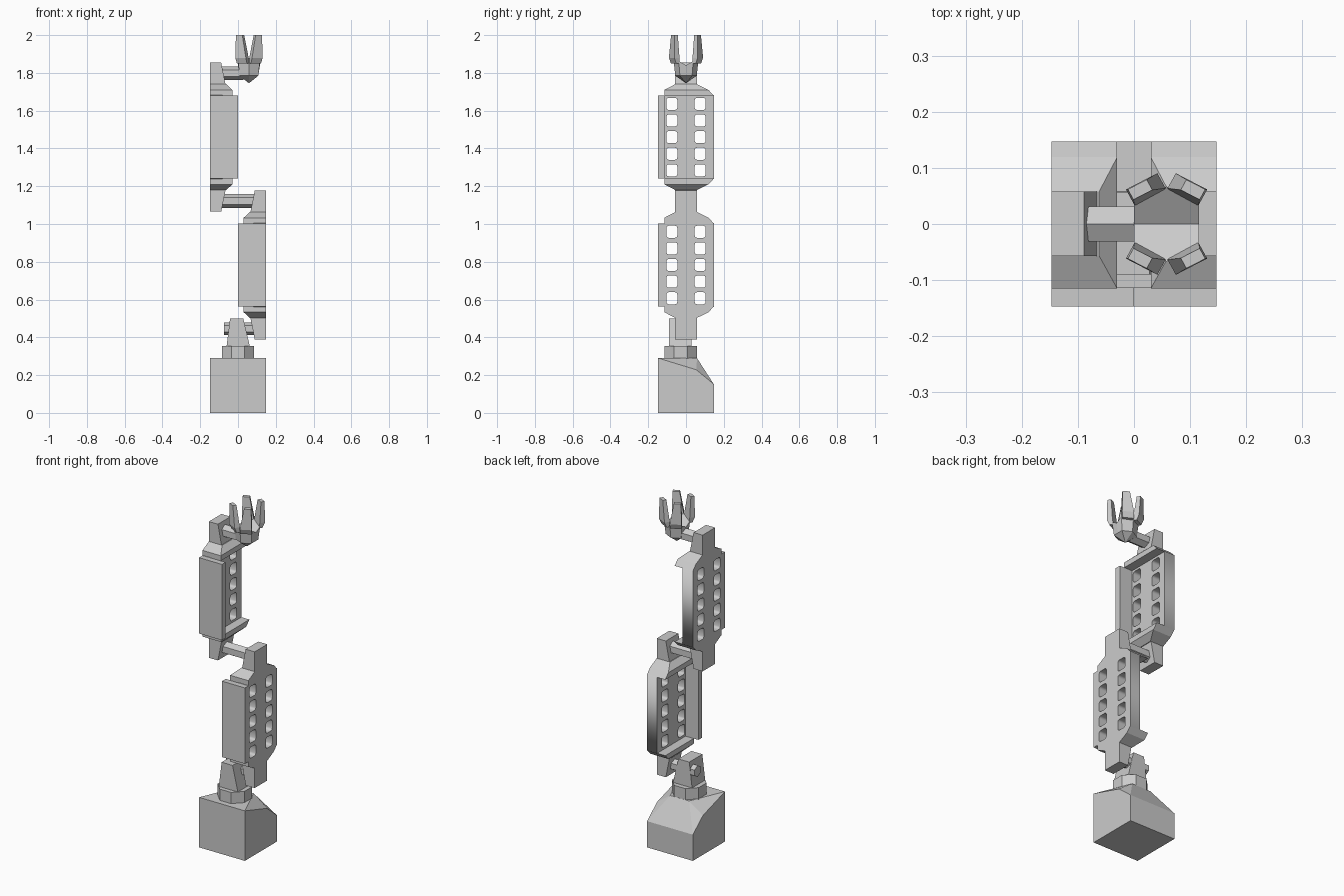
import bpy, bmesh, math
from mathutils import Matrix, Vector

if "Cube" in bpy.data.objects:
    bpy.data.objects.remove(bpy.data.objects["Cube"])

HALF = 0.147  # half width of the whole model


def finish(name, bm):
    bmesh.ops.recalc_face_normals(bm, faces=bm.faces)
    me = bpy.data.meshes.new(name)
    bm.to_mesh(me)
    bm.free()
    ob = bpy.data.objects.new(name, me)
    bpy.context.collection.objects.link(ob)
    return ob


def hull(name, pts):
    bm = bmesh.new()
    for p in pts:
        bm.verts.new(p)
    bmesh.ops.convex_hull(bm, input=bm.verts)
    bmesh.ops.dissolve_limit(bm, angle_limit=0.02, verts=bm.verts, edges=bm.edges)
    return finish(name, bm)


def rect(x0, x1, y0, y1, z):
    return [(x0, y0, z), (x1, y0, z), (x1, y1, z), (x0, y1, z)]


def pin(name, x0, x1, z, r=0.036):
    # hexagonal axle along x with a ridge on top
    hull(name, [(x, r * math.sin(a), z + r * math.cos(a))
                for x in (x0, x1) for a in [i * math.pi / 3 for i in range(6)]])


def plate(name, x0, x1, zc):
    # side plate with two columns of rounded holes, filled from a flat curve
    cu = bpy.data.curves.new(name + "_outline", 'CURVE')
    cu.dimensions = '2D'
    cu.fill_mode = 'BOTH'
    cu.extrude = (x1 - x0) / 2

    def loop(pts):
        sp = cu.splines.new('POLY')
        sp.points.add(len(pts) - 1)
        for p, q in zip(sp.points, pts):
            p.co = (q[0], q[1], 0, 1)
        sp.use_cyclic_u = True

    loop([(-0.115, -0.222), (HALF, -0.222), (HALF, 0.222), (-0.115, 0.222)])
    w, h, r = 0.029, 0.032, 0.012
    for cy in (-0.075, 0.075):
        for i in range(-2, 3):
            pts = []
            for k, (sx, sy) in enumerate([(1, 1), (-1, 1), (-1, -1), (1, -1)]):
                for j in range(3):
                    a = math.pi / 2 * k + math.pi / 4 * j
                    pts.append((cy + sx * (w - r) + r * math.cos(a),
                                i * 0.088 + sy * (h - r) + r * math.sin(a)))
            loop(pts)
    tmp = bpy.data.objects.new("outline", cu)
    bpy.context.collection.objects.link(tmp)
    bpy.context.view_layer.update()
    dg = bpy.context.evaluated_depsgraph_get()
    me = bpy.data.meshes.new_from_object(tmp.evaluated_get(dg))
    bm = bmesh.new()
    bm.from_mesh(me)
    bpy.data.objects.remove(tmp)
    bpy.data.curves.remove(cu)
    bmesh.ops.remove_doubles(bm, verts=bm.verts, dist=1e-5)
    m = Matrix(((0, 0, 1, (x0 + x1) / 2), (1, 0, 0, 0), (0, 1, 0, zc), (0, 0, 0, 1)))
    bm.transform(m)
    finish(name, bm)


def arm(name, side, zc):
    # x measured inward from the outer face of the arm
    def X(d):
        return side * (HALF - d)
    plate(name + "_plate", *sorted((X(0), X(0.065))), zc)
    # front cover
    hull(name + "_front_cover",
         [p for z in (-0.22, 0.22) for p in rect(X(0), X(HALF), -HALF, -0.113, zc + z)])
    for s, end in ((1, "top"), (-1, "bottom")):
        # sloped shoulder
        hull(f"{name}_{end}_shoulder",
             rect(X(0), X(0.117), -0.115, HALF, zc + s * 0.22)
             + rect(X(0), X(0.117), -0.115, 0.119, zc + s * 0.25)
             + rect(X(0), X(0.085), -0.057, 0.058, zc + s * 0.28))
        # tapered joint lug
        hull(f"{name}_{end}_lug",
             rect(X(0), X(0.083), -0.057, 0.058, zc + s * 0.27)
             + rect(X(0), X(0.058), -0.057, 0.058, zc + s * 0.395))


# base block with sloped back
hull("base", rect(-HALF, HALF, -HALF, HALF, 0)
     + [(s * x, y, z) for s in (-1, 1) for x, y, z in
        ((HALF, -HALF, 0.29), (HALF, 0.055, 0.228), (HALF, HALF, 0.152), (0.06, 0.058, 0.29))])

# swivel collar
R = 0.086 / math.cos(math.pi / 8)
hull("swivel_collar", [(R * math.cos(a), -0.029 + R * math.sin(a), z) for z in (0.25, 0.355)
                       for a in [math.pi / 8 + i * math.pi / 4 for i in range(8)]])

# yoke and its axle
hull("yoke", rect(-0.06, 0.062, -0.09, 0.03, 0.355) + rect(-0.042, 0.028, -0.09, 0.03, 0.5))
pin("base_axle", -0.075, 0.09, 0.445, 0.033)

# two arms on opposite sides
arm("lower_arm", 1, 0.783)
arm("upper_arm", -1, 1.46)
pin("elbow_axle", -0.09, 0.09, 1.122)
pin("wrist_axle", -0.1, 0.03, 1.798)

# palm with a shallow valley on top
CX = 0.058
outline = [(-0.058, 0), (-0.058, 0.038), (0, 0.067), (0.058, 0.038),
           (0.058, 0), (0.058, -0.038), (0, -0.067), (-0.058, -0.038)]
bm = bmesh.new()
top = [bm.verts.new((CX + x, y, 1.84 + 0.6 * abs(y))) for x, y in outline]
mid = [bm.verts.new((CX + x * 0.85, y * 0.85, 1.785)) for x, y in outline]
low = bm.verts.new((CX, 0, 1.745))
ctr = bm.verts.new((CX, 0, 1.84))
for i in range(8):
    j = (i + 1) % 8
    bm.faces.new((top[i], top[j], mid[j], mid[i]))
    bm.faces.new((mid[i], mid[j], low))
    bm.faces.new((top[j], top[i], ctr))
finish("palm", bm)

# four fingers on the slanted palm edges
A, B = Vector((0.003, 0.066)), Vector((0.059, 0.037))
N = Vector((0.0135, 0.0245))
for sx in (-1, 1):
    for sy in (-1, 1):
        pts = []
        for z, t0, t1, n0, n1 in ((1.85, 0.0, 0.95, -0.2, 0.55), (1.88, 0.0, 1.0, -0.1, 1.0),
                                  (2.0, 0.35, 0.95, 0.2, 0.95)):
            for t in (t0, t1):
                for n in (n0, n1):
                    p = A.lerp(B, t) + N * n
                    pts.append((CX + sx * p.x, sy * p.y, z))
        hull(f"finger_{'left' if sx < 0 else 'right'}_{'front' if sy < 0 else 'back'}", pts)
